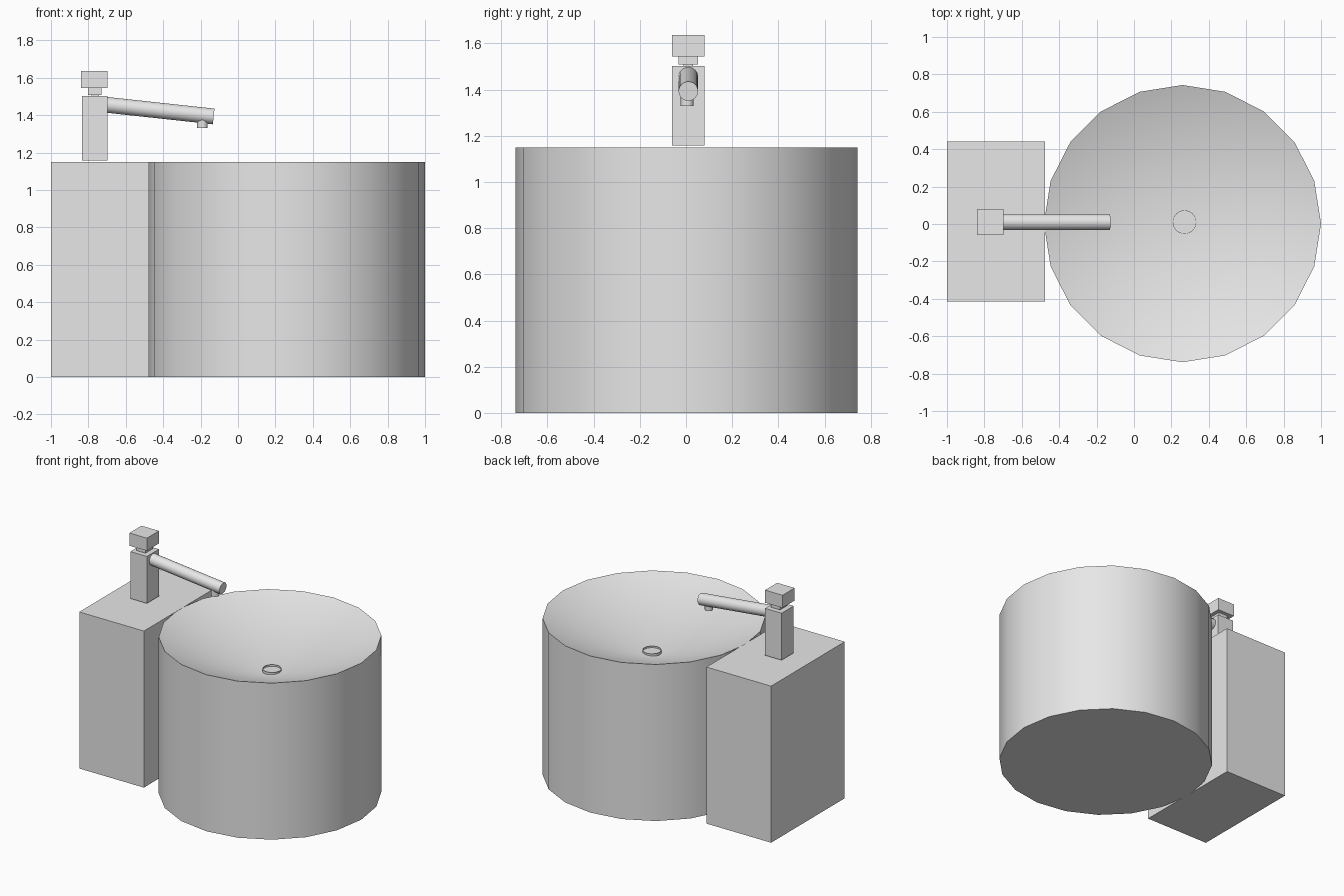
import bpy, bmesh, math
from mathutils import Vector

if "Cube" in bpy.data.objects:
    bpy.data.objects.remove(bpy.data.objects["Cube"])

grey = bpy.data.materials.new("light_grey")
grey.diffuse_color = (0.8, 0.8, 0.8, 1)
grey.use_nodes = True
grey.node_tree.nodes["Principled BSDF"].inputs["Base Color"].default_value = grey.diffuse_color


def finish(bm, name, smooth=False):
    mesh = bpy.data.meshes.new(name)
    bm.normal_update()
    bm.to_mesh(mesh)
    bm.free()
    ob = bpy.data.objects.new(name, mesh)
    bpy.context.collection.objects.link(ob)
    mesh.materials.append(grey)
    if smooth:
        bpy.ops.object.select_all(action='DESELECT')
        ob.select_set(True)
        bpy.context.view_layer.objects.active = ob
        bpy.ops.object.shade_smooth_by_angle(angle=math.radians(30))
    return ob


def box(name, lo, hi):
    bm = bmesh.new()
    bmesh.ops.create_cube(bm, size=1)
    lo, hi = Vector(lo), Vector(hi)
    for v in bm.verts:
        v.co = (lo + hi) / 2 + v.co * (hi - lo)
    return finish(bm, name)


def rod(name, a, b, r, sides=32):
    a, b = Vector(a), Vector(b)
    bm = bmesh.new()
    bmesh.ops.create_cone(bm, cap_ends=True, segments=sides, radius1=r,
                          radius2=r, depth=(b - a).length)
    rot = (b - a).to_track_quat('Z', 'Y')
    for v in bm.verts:
        v.co = (a + b) / 2 + rot @ v.co
    return finish(bm, name, True)


def lathe(name, cx, cy, profile, n, tip=None):
    """Revolve (radius, z) rings; floor below, optional fan up to a tip."""
    bm = bmesh.new()
    rings = [[bm.verts.new((cx + r * math.cos(math.tau * k / n),
                            cy + r * math.sin(math.tau * k / n), z))
              for k in range(n)] for r, z in profile]
    if tip is not None:
        bm.faces.new(rings[0][::-1])
        centre = bm.verts.new((cx, cy, tip))
    else:
        bm.faces.new(rings[-1])
    for lower, upper in zip(rings, rings[1:]):
        for k in range(n):
            j = (k + 1) % n
            bm.faces.new((lower[k], lower[j], upper[j], upper[k]))
    if tip is not None:
        for k in range(n):
            bm.faces.new((rings[-1][k], rings[-1][(k + 1) % n], centre))
    return finish(bm, name, True)


# basin: 20-sided drum whose top dips in a shallow cone
lathe("basin", 0.259, 0.002, [(0.741, 0), (0.741, 1.15)], 20, tip=0.872)

# drain: a low open cup
lathe("drain_ring", 0.27, 0.01,
      [(0.063, 0.888), (0.063, 0.912), (0.061, 0.912), (0.061, 0.9)], 32)

# cabinet behind the basin
box("cabinet", (-1, -0.414, 0), (-0.475, 0.441, 1.15))

# tap
Y = 0.01
box("tap_post", (-0.833, Y - 0.07, 1.158), (-0.698, Y + 0.07, 1.503))
box("tap_stem", (-0.783, Y - 0.02, 1.49), (-0.743, Y + 0.02, 1.52))
box("tap_neck", (-0.801, Y - 0.042, 1.508), (-0.729, Y + 0.042, 1.55))
box("tap_handle", (-0.84, Y - 0.07, 1.544), (-0.699, Y + 0.07, 1.637))
rod("spout", (-0.72, Y, 1.457), (-0.13, Y, 1.393), 0.042)
rod("nozzle", (-0.19, Y - 0.005, 1.33), (-0.19, Y - 0.005, 1.39), 0.028)
